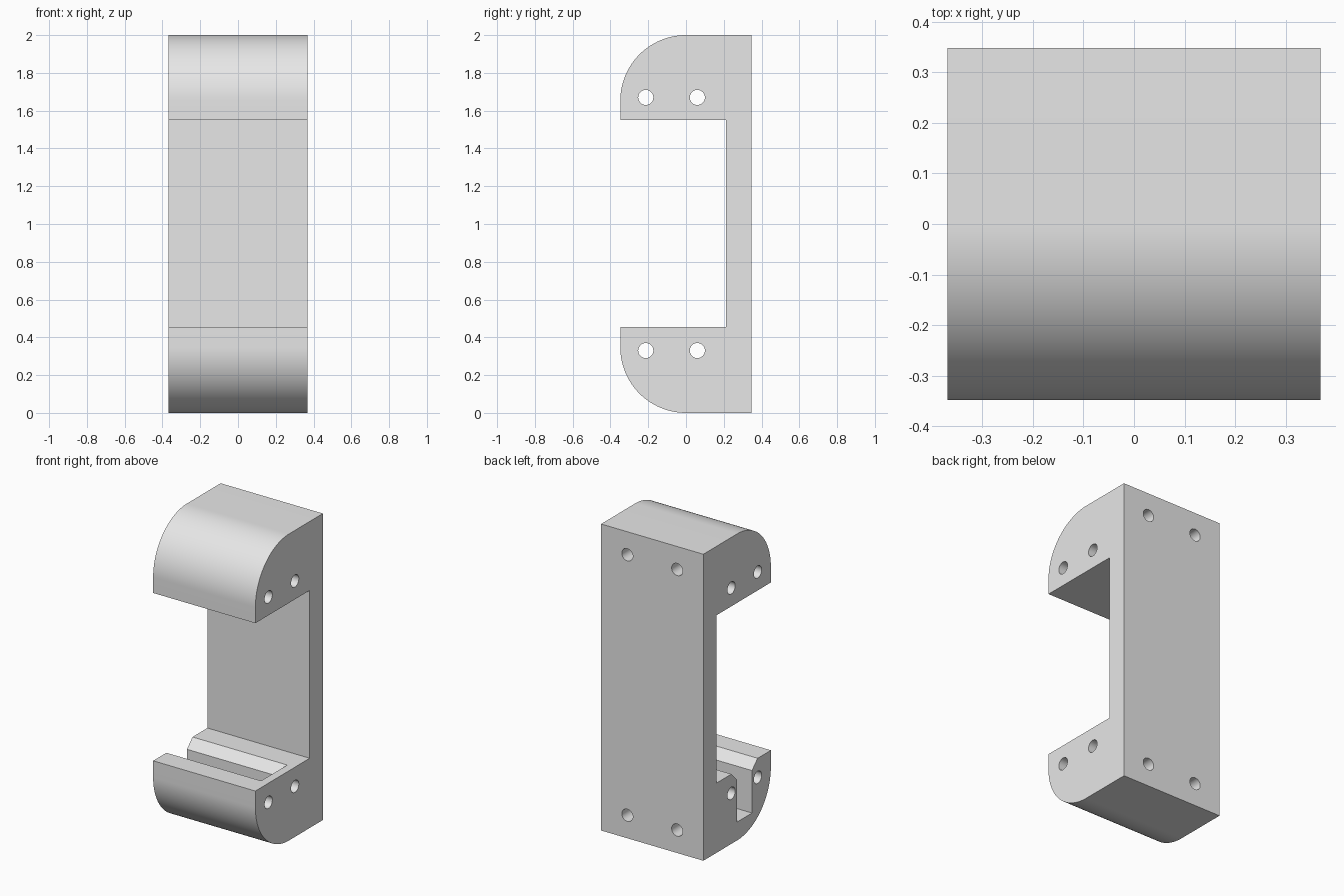
import bpy
import bmesh
from math import cos, sin, pi, radians
from mathutils import Matrix, Vector

default = bpy.data.objects.get("Cube")
if default:
    bpy.data.objects.remove(default, do_unlink=True)

HALF_X, HALF_Y, HEIGHT = 0.369, 0.348, 2.0
WALL_Y = 0.212                 # front of the thin back wall
JAW_LOW, JAW_HIGH = 0.455, 1.55
PIN_Y = (-0.213, 0.06)
SLOT_Y = sum(PIN_Y) / 2

grey = bpy.data.materials.new("plain grey")
grey.use_nodes = True
colour = (0.8, 0.8, 0.8, 1)
grey.diffuse_color = colour
grey.node_tree.nodes["Principled BSDF"].inputs["Base Color"].default_value = colour


def make_object(name, bm):
    bmesh.ops.recalc_face_normals(bm, faces=bm.faces)
    mesh = bpy.data.meshes.new(name)
    bm.to_mesh(mesh)
    bm.free()
    mesh.materials.append(grey)
    obj = bpy.data.objects.new(name, mesh)
    bpy.context.collection.objects.link(obj)
    return obj


def extrude_profile(name, points, x0, x1):
    """Sweep a (y, z) outline along x."""
    bm = bmesh.new()
    face = bm.faces.new([bm.verts.new((x0, y, z)) for y, z in points])
    swept = bmesh.ops.extrude_face_region(bm, geom=[face])["geom"]
    verts = [v for v in swept if isinstance(v, bmesh.types.BMVert)]
    bmesh.ops.translate(bm, verts=verts, vec=(x1 - x0, 0, 0))
    return make_object(name, bm)


def drill(name, centre, axis, depth):
    """Round cutter centred on a point."""
    bm = bmesh.new()
    turn = Vector((0, 0, 1)).rotation_difference(Vector(axis)).to_matrix().to_4x4()
    bmesh.ops.create_cone(bm, cap_ends=True, segments=32, radius1=0.04, radius2=0.04,
                          depth=depth, matrix=Matrix.Translation(centre) @ turn)
    return make_object(name, bm)


def cut(body, cutter):
    mod = body.modifiers.new("cut", "BOOLEAN")
    mod.operation = "DIFFERENCE"
    mod.solver = "EXACT"
    mod.object = cutter
    bpy.context.view_layer.update()
    graph = bpy.context.evaluated_depsgraph_get()
    result = bpy.data.meshes.new_from_object(body.evaluated_get(graph))
    body.modifiers.clear()
    body.data = result
    bpy.data.objects.remove(cutter, do_unlink=True)


# C-shaped body with rounded front corners
STEPS = 32
arc = [(-HALF_Y * sin(a), HALF_Y * (1 - cos(a)))
       for a in (i * pi / 2 / STEPS for i in range(STEPS + 1))]
lower = [(HALF_Y, 0)] + arc + [(-HALF_Y, JAW_LOW), (WALL_Y, JAW_LOW)]
upper = [(WALL_Y, JAW_HIGH), (-HALF_Y, JAW_HIGH)]
upper += [(y, HEIGHT - z) for y, z in reversed(arc)] + [(HALF_Y, HEIGHT)]
body = extrude_profile("bracket_body", lower + upper, -HALF_X, HALF_X)

# Chamfered slot in the lower jaw, open on one side
half_slot = [(0.077, 0.12), (0.077, 0.397), (0.135, JAW_LOW), (0.135, JAW_LOW + 0.1)]
slot = [(SLOT_Y + w, z) for w, z in half_slot]
slot += [(SLOT_Y - w, z) for w, z in reversed(half_slot)]
cut(body, extrude_profile("slot_cutter", slot, -HALF_X - 0.1, 0.315))

# Cross holes through both jaws, and blind holes in the back
for z in (0.33, HEIGHT - 0.33):
    for y in PIN_Y:
        cut(body, drill("pin_hole_cutter", (0, y, z), (1, 0, 0), 1))
for z in (0.15, HEIGHT - 0.15):
    for x in (-0.18, 0.18):
        cut(body, drill("screw_hole_cutter", (x, HALF_Y, z), (0, 1, 0), 0.5))

bpy.ops.object.select_all(action="DESELECT")
body.select_set(True)
bpy.context.view_layer.objects.active = body
bpy.ops.object.shade_smooth_by_angle(angle=radians(30))
